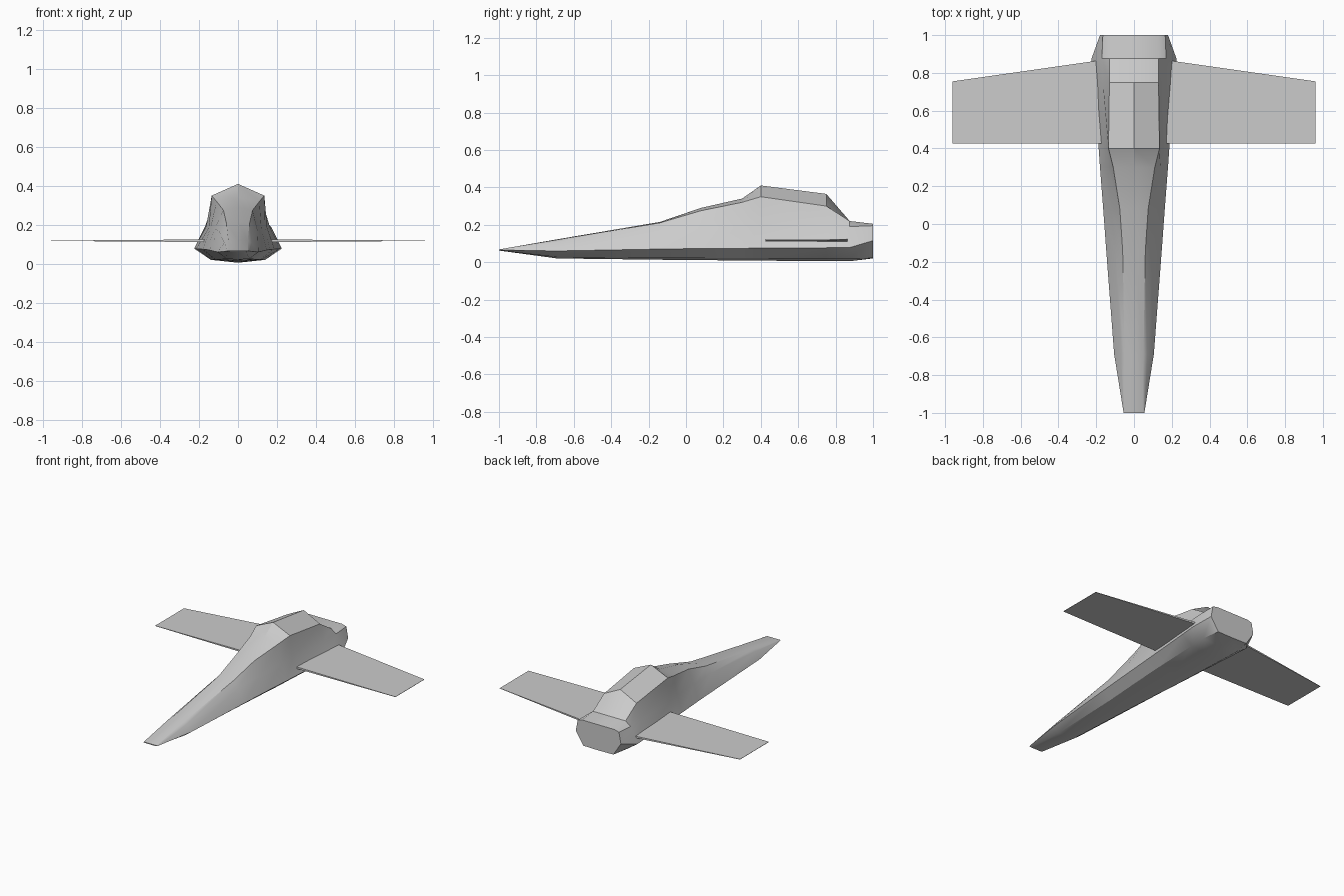
import bpy
import bmesh
import math

old = bpy.data.objects.get("Cube")
if old:
    bpy.data.objects.remove(old, do_unlink=True)

grey = bpy.data.materials.new("light_grey")
grey.use_nodes = True
grey.diffuse_color = (0.6, 0.6, 0.6, 1)
grey.node_tree.nodes["Principled BSDF"].inputs["Base Color"].default_value = (0.6, 0.6, 0.6, 1)


def finish(name, bm):
    """Turn a bmesh into a named object with the shared material."""
    bmesh.ops.recalc_face_normals(bm, faces=bm.faces)
    mesh = bpy.data.meshes.new(name)
    bm.to_mesh(mesh)
    bm.free()
    mesh.materials.append(grey)
    obj = bpy.data.objects.new(name, mesh)
    bpy.context.collection.objects.link(obj)
    return obj


def smooth(obj, degrees):
    bpy.ops.object.select_all(action="DESELECT")
    obj.select_set(True)
    bpy.context.view_layer.objects.active = obj
    bpy.ops.object.shade_smooth_by_angle(angle=math.radians(degrees))


def loft(name, sections):
    """Skin mirrored half sections running from keel to spine."""
    bm = bmesh.new()
    rings = []
    for y, keel, sides, spine in sections:
        pts = [(0, keel)] + sides + [(0, spine)] + [(-x, z) for x, z in reversed(sides)]
        rings.append([bm.verts.new((x, y, z)) for x, z in pts])
    n = len(rings[0])
    for a, b in zip(rings, rings[1:]):
        for i in range(n):
            j = (i + 1) % n
            bm.faces.new((a[i], a[j], b[j], b[i]))
    for ring in (rings[0], rings[-1]):
        bm.faces.new(ring)
    return finish(name, bm)


# Fuselage with raised canopy: y, keel, (low, chine, canopy foot, shoulder), spine
body = loft("fuselage", [
    (-1.00, 0.062, [(0.04, 0.062), (0.055, 0.065), (0.053, 0.067), (0.05, 0.068)], 0.068),
    (-0.69, 0.020, [(0.06, 0.027), (0.105, 0.06), (0.07, 0.108), (0.05, 0.12)], 0.122),
    (-0.14, 0.013, [(0.085, 0.022), (0.147, 0.07), (0.10, 0.17), (0.06, 0.21)], 0.215),
    (0.08, 0.011, [(0.10, 0.022), (0.163, 0.073), (0.12, 0.18), (0.075, 0.275)], 0.29),
    (0.30, 0.009, [(0.115, 0.021), (0.18, 0.074), (0.14, 0.19), (0.11, 0.32)], 0.34),
    (0.40, 0.008, [(0.12, 0.021), (0.187, 0.075), (0.15, 0.185), (0.135, 0.35)], 0.41),
    (0.75, 0.006, [(0.135, 0.02), (0.215, 0.077), (0.165, 0.185), (0.13, 0.30)], 0.365),
    (0.875, 0.005, [(0.14, 0.02), (0.225, 0.078), (0.17, 0.19), (0.13, 0.22)], 0.22),
    (1.00, 0.02, [(0.12, 0.022), (0.18, 0.115), (0.165, 0.195), (0.13, 0.205)], 0.205),
])
smooth(body, 30)

# Tapered wings, thin at the tips
for name, side in (("left_wing", 1), ("right_wing", -1)):
    bm = bmesh.new()
    ends = []
    for x, back, half in ((0.12, 0.875, 0.007), (0.96, 0.755, 0.001)):
        ends.append([bm.verts.new((side * x, y, 0.118 + dz)) for y, dz in
                     ((0.425, -half), (back, -half), (back, half), (0.425, half))])
    root, tip = ends
    for i in range(4):
        j = (i + 1) % 4
        bm.faces.new((root[i], root[j], tip[j], tip[i]))
    bm.faces.new(root)
    bm.faces.new(tip)
    finish(name, bm)
